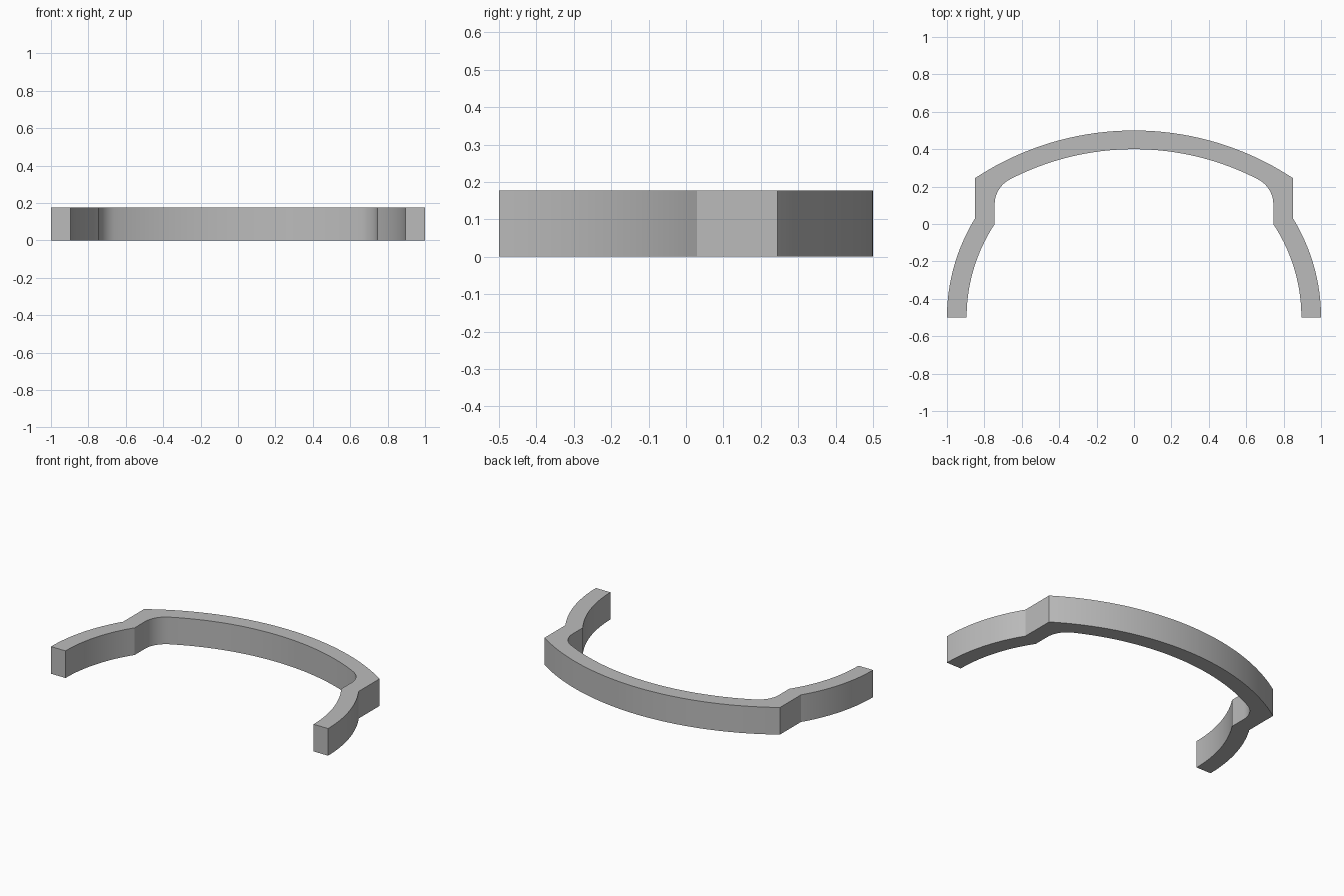
import bpy, bmesh
from math import cos, sin, atan2, asin, pi, hypot

cube = bpy.data.objects.get("Cube")
if cube:
    bpy.data.objects.remove(cube)

HEIGHT = 0.177
END_Y = -0.5


def arc(cx, cy, r, start, end, n):
    return [(cx + r * cos(start + (end - start) * i / n),
             cy + r * sin(start + (end - start) * i / n)) for i in range(n + 1)]


# Back bow: concentric outer and inner arcs
bow_y, bow_out, bow_in = -1.044, 1.544, 1.444
# Side arms: concentric arcs that end straight at the front
arm_x, arm_out, arm_in = -0.011, 1.011, 0.906
# Shoulder faces and the rounded inner corner
side_out, side_in, fillet = 0.85, 0.745, 0.15
fx = side_in - fillet
fy = ((bow_in - fillet) ** 2 - fx ** 2) ** 0.5 + bow_y
join = atan2(fy - bow_y, fx)


def arm_angle(r, x):
    return asin((1 - ((x - arm_x) / r) ** 2) ** 0.5)


# Left half of the outline, each side running from the middle to the arm end
corner = atan2((bow_out ** 2 - side_out ** 2) ** 0.5, side_out)
outer = arc(0, bow_y, bow_out, pi / 2, corner, 24)
outer += arc(arm_x, END_Y, arm_out, arm_angle(arm_out, side_out), 0, 20)
inner = arc(0, bow_y, bow_in, pi / 2, join, 24)
inner += arc(fx, fy, fillet, join, 0, 10)[1:]
inner += arc(arm_x, END_Y, arm_in, arm_angle(arm_in, side_in), 0, 20)


def mirrored(side):
    return [(-x, y) for x, y in reversed(side[1:])] + side


outline = mirrored(outer) + mirrored(inner)[::-1]

# Extrude the outline into the solid band
bm = bmesh.new()
base = bm.faces.new([bm.verts.new((x, y, 0)) for x, y in outline])
top = bmesh.ops.extrude_face_region(bm, geom=[base], use_keep_orig=True)
bmesh.ops.translate(bm, vec=(0, 0, HEIGHT),
                    verts=[v for v in top["geom"] if isinstance(v, bmesh.types.BMVert)])
bmesh.ops.recalc_face_normals(bm, faces=bm.faces)
caps = [f for f in bm.faces if len(f.verts) > 4]
bmesh.ops.triangulate(bm, faces=caps)
mesh = bpy.data.meshes.new("curved_band")
bm.to_mesh(mesh)
bm.free()

band = bpy.data.objects.new("curved_band", mesh)
bpy.context.collection.objects.link(band)

grey = bpy.data.materials.new("plain grey")
grey.use_nodes = True
colour = (0.5, 0.5, 0.5, 1)
grey.diffuse_color = colour
grey.node_tree.nodes["Principled BSDF"].inputs["Base Color"].default_value = colour
mesh.materials.append(grey)

# Smooth the curved walls, keep the edges sharp
bpy.ops.object.select_all(action="DESELECT")
band.select_set(True)
bpy.context.view_layer.objects.active = band
bpy.ops.object.shade_smooth_by_angle(angle=pi / 9)
